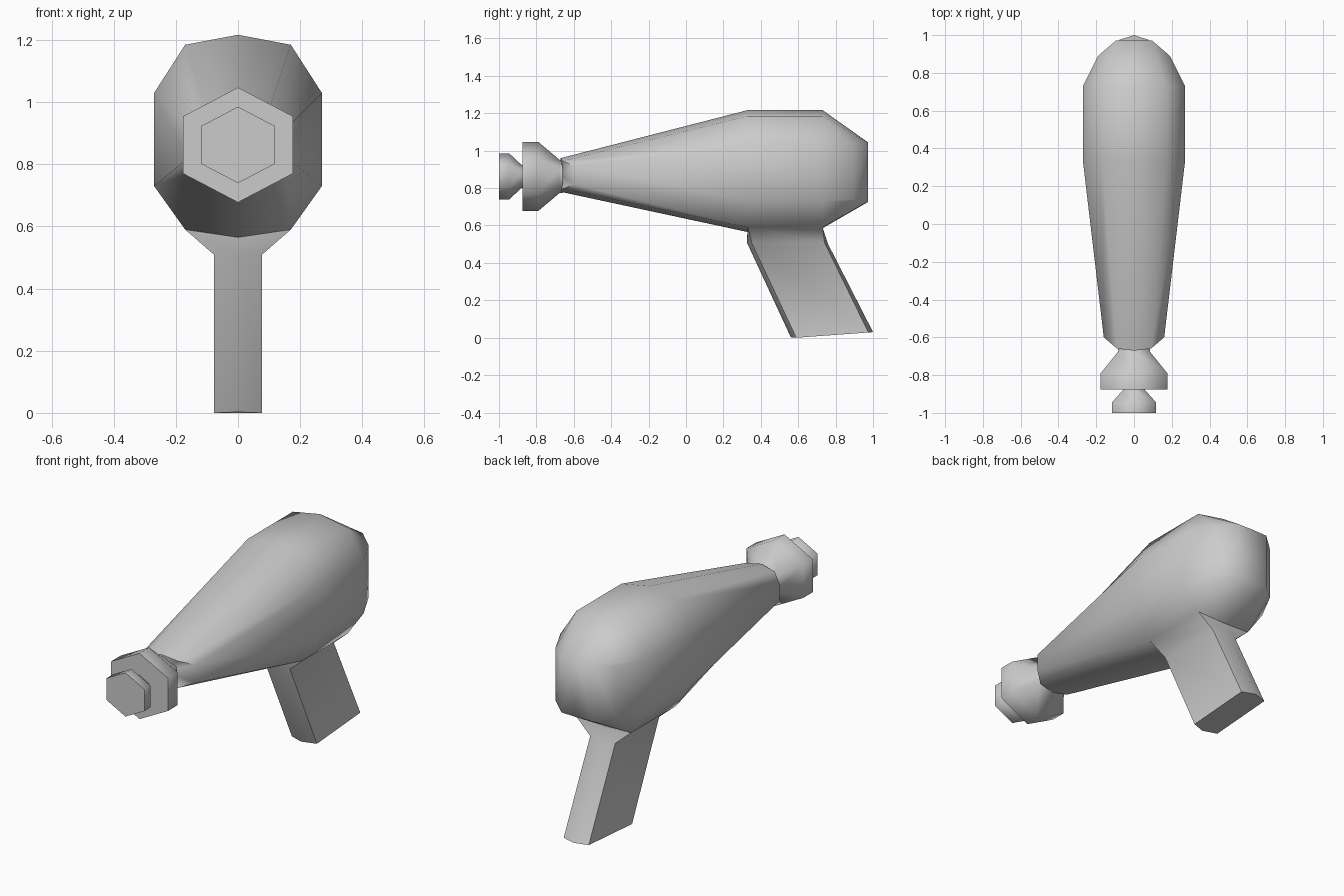
import bpy
import math

if "Cube" in bpy.data.objects:
    bpy.data.objects.remove(bpy.data.objects["Cube"], do_unlink=True)

GREY = (0.6, 0.6, 0.6, 1.0)
grey = bpy.data.materials.new("plain grey")
grey.use_nodes = True
grey.diffuse_color = GREY
grey.node_tree.nodes["Principled BSDF"].inputs["Base Color"].default_value = GREY


def build(name, verts, faces):
    mesh = bpy.data.meshes.new(name)
    mesh.from_pydata(verts, [], faces)
    mesh.materials.append(grey)
    obj = bpy.data.objects.new(name, mesh)
    bpy.context.collection.objects.link(obj)
    bpy.ops.object.select_all(action='DESELECT')
    obj.select_set(True)
    bpy.context.view_layer.objects.active = obj
    bpy.ops.object.mode_set(mode='EDIT')
    bpy.ops.mesh.select_all(action='SELECT')
    bpy.ops.mesh.normals_make_consistent(inside=False)
    bpy.ops.object.mode_set(mode='OBJECT')
    bpy.ops.object.shade_smooth_by_angle(angle=math.radians(64))
    return obj


def mirror_ring(half):
    """Close a half outline whose first and last points lie on x = 0."""
    return half + [(-x, y, z) for x, y, z in reversed(half[1:-1])]


def bridge(n, a, b):
    """Quads between two rings that start at vertex a and b."""
    return [(a + i, a + (i + 1) % n, b + (i + 1) % n, b + i) for i in range(n)]


# Body: one ten-sided outline, shared by the two widest sections
outline = [(0, 1.217), (.17, 1.185), (.27, 1.03), (.27, .73), (.17, .59), (0, .565)]
muzzle = [(0, -.67, .96), (.09, -.66, .945), (.16, -.6, .92),
          (.16, -.6, .82), (.09, -.66, .795), (0, -.67, .78)]
rear = [(0, .972, 1.045), (.095, .972, 1.043), (.19, .89, 1.03),
        (.19, .89, .74), (.095, .972, .727), (0, .972, .725)]
wide = [[(x, y, z) for x, z in outline] for y in (.33, .73)]
wide[1][-1] = (0, .73, .585)
verts, faces = [], []
for half in (muzzle, wide[0], wide[1], rear):
    verts += mirror_ring(half)
N = 10
for k in range(3):
    faces += bridge(N, k * N, k * N + N)

# Leave the underside open where the grip grows out of it
faces = [f for f in faces if not (min(f) >= N and max(f) < 3 * N
                                  and sum(verts[i][2] for i in f) < 2.4)]

# Muzzle end closes to a point, rear end is a flat back with bevelled sides
verts.append((0, -.67, .87))
faces += [(i, (i + 1) % N, len(verts) - 1) for i in range(N)]
r = 3 * N
faces += [(r, r + 1, r + 4, r + 5), (r + 1, r + 2, r + 3, r + 4),
          (r, r + 5, r + 6, r + 9), (r + 9, r + 6, r + 7, r + 8)]

# Grip: six-sided raked handle flaring into the opening
g = len(verts)
verts += mirror_ring([(0, .325, .51), (.078, .35, .51), (.078, .74, .51), (0, .76, .5)])
verts += mirror_ring([(0, .56, .003), (.078, .59, 0), (.078, .975, .028), (0, 1.0, .03)])
opening = [N + 5, N + 4, 2 * N + 4, 2 * N + 5, 2 * N + 6, N + 6]
for i in range(6):
    j = (i + 1) % 6
    faces.append((opening[i], opening[j], g + j, g + i))
faces += bridge(6, g, g + 6)
faces.append(tuple(range(g + 6, g + 12)))
build("body_and_grip", verts, faces)


# Nozzle parts: hexagons swept along the barrel
def hex_lathe(name, profile):
    points = []
    for y, radius in profile:
        for k in range(6):
            a = k * math.pi / 3
            points.append((1.1 * radius * math.sin(a), y, .8625 + radius * math.cos(a)))
    quads = []
    for k in range(len(profile) - 1):
        quads += bridge(6, 6 * k, 6 * k + 6)
    last = len(points)
    quads += [tuple(range(6)), tuple(range(last - 6, last))]
    return build(name, points, quads)


hex_lathe("nozzle_collar", [(-.66, .088), (-.675, .088), (-.79, .185), (-.875, .185)])
hex_lathe("nozzle_tip", [(-.87, .062), (-.88, .062), (-.945, .123), (-1.0, .123)])
